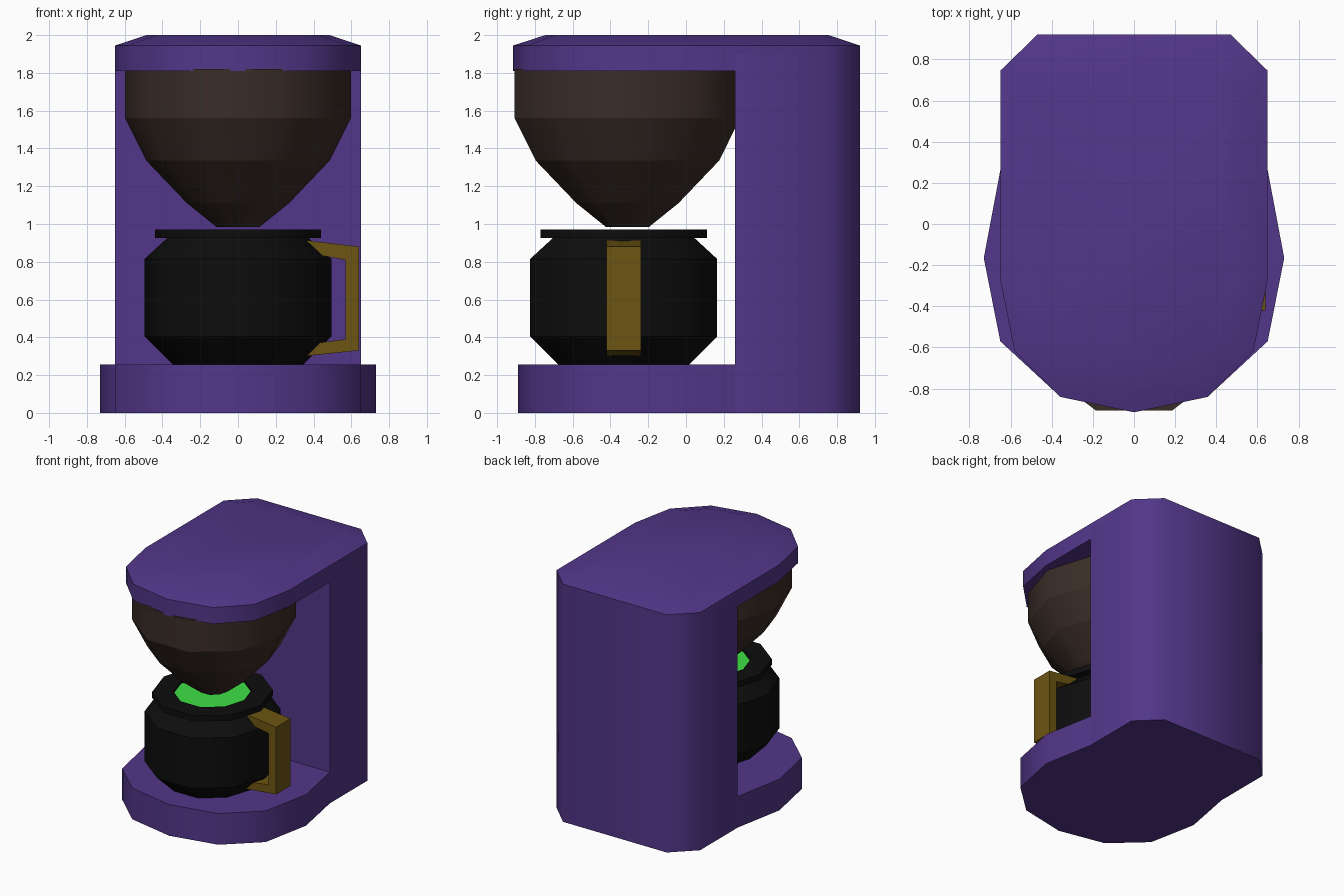
import bpy, bmesh
from math import cos, sin, pi

if "Cube" in bpy.data.objects:
    bpy.data.objects.remove(bpy.data.objects["Cube"])


def material(name, rgb):
    m = bpy.data.materials.new(name)
    m.diffuse_color = (*rgb, 1)
    m.use_nodes = True
    m.node_tree.nodes["Principled BSDF"].inputs["Base Color"].default_value = m.diffuse_color
    return m


PURPLE = material("purple", (0.085, 0.037, 0.25))
BROWN = material("brown", (0.042, 0.026, 0.02))
BLACK = material("black", (0.004, 0.004, 0.004))
GOLD = material("gold", (0.15, 0.09, 0.006))
GREEN = material("green", (0.05, 0.75, 0.06))


def loft(name, loops, mat, closed=False, angle=0.9):
    """Skin a list of equal-length point loops; cap the ends unless closed."""
    bm = bmesh.new()
    rows = [[bm.verts.new(p) for p in loop] for loop in loops]
    n = len(rows[0])
    pairs = list(zip(rows, rows[1:])) + ([(rows[-1], rows[0])] if closed else [])
    for a, b in pairs:
        for i in range(n):
            j = (i + 1) % n
            bm.faces.new((a[i], a[j], b[j], b[i]))
    if not closed:
        bm.faces.new(rows[0][::-1])
        bm.faces.new(rows[-1])
    bmesh.ops.recalc_face_normals(bm, faces=bm.faces[:])
    me = bpy.data.meshes.new(name)
    bm.to_mesh(me)
    bm.free()
    me.materials.append(mat)
    ob = bpy.data.objects.new(name, me)
    bpy.context.collection.objects.link(ob)
    bpy.ops.object.select_all(action='DESELECT')
    ob.select_set(True)
    bpy.context.view_layer.objects.active = ob
    bpy.ops.object.shade_smooth_by_angle(angle=angle)
    # keep horizontal ring edges crisp
    if mat in (BROWN, BLACK):
        for e in me.edges:
            a, b = (me.vertices[k].co for k in e.vertices)
            e.use_edge_sharp = abs(a.z - b.z) < 1e-5
    return ob


def outline(half, z):
    """Mirror a right-hand outline (front to back) across x = 0."""
    left = [(-x, y) for x, y in reversed(half) if x > 0]
    return [(x, y, z) for x, y in half + left]


def lathe(name, cy, profile, mat, closed=False, n=10):
    ky = 1 / cos(pi / n / 2 * 2) if n % 4 else 1
    loops = [[(r * cos(2 * pi * i / n), cy + ky * r * sin(2 * pi * i / n), z)
              for i in range(n)] for r, z in profile]
    return loft(name, loops, mat, closed)


# Body: base plate, rear column and bevelled top
back = [(0.65, 0.745), (0.47, 0.92)]
base = [(0, -0.89), (0.39, -0.81), (0.65, -0.57), (0.73, -0.165), (0.65, 0.26)]
loft("base", [outline(base + [(0.64, 0.30)], z) for z in (0, 0.255)], PURPLE)
column = [(0.65, 0.26)] + back
loft("column", [outline(column, z) for z in (0, 1.90)], PURPLE)
cap = [(0, -0.915), (0.36, -0.84), (0.58, -0.62), (0.65, -0.27)] + back
cap_top = [(0, -0.745), (0.28, -0.69), (0.43, -0.54), (0.485, -0.27),
           (0.485, 0.67), (0.40, 0.755)]
loft("top_cap", [outline(cap, 1.81), outline(cap, 1.945), outline(cap_top, 2.0)],
     PURPLE)

# Filter funnel
lathe("filter_funnel", -0.31, [(0.115, 0.985), (0.27, 1.11), (0.485, 1.335),
                               (0.597, 1.56), (0.597, 1.82)], BROWN)

# Jug, rim and liquid
JUG_Y = -0.33
lathe("jug", JUG_Y, [(0.345, 0.255), (0.495, 0.405), (0.495, 0.815),
                     (0.37, 0.93)], BLACK)
lathe("jug_rim", JUG_Y, [(0.44, 0.925), (0.44, 0.972), (0.285, 0.972),
                         (0.285, 0.925)], BLACK, closed=True)
lathe("liquid", JUG_Y, [(0.287, 0.932), (0.287, 0.955)], GREEN)

# Handle
profile = [(0.35, 0.915), (0.64, 0.88), (0.64, 0.33), (0.35, 0.30),
           (0.42, 0.37), (0.57, 0.39), (0.57, 0.81), (0.43, 0.835)]
loft("handle", [[(x, y, z) for x, z in profile] for y in (-0.42, -0.237)], GOLD,
     angle=0.5)
